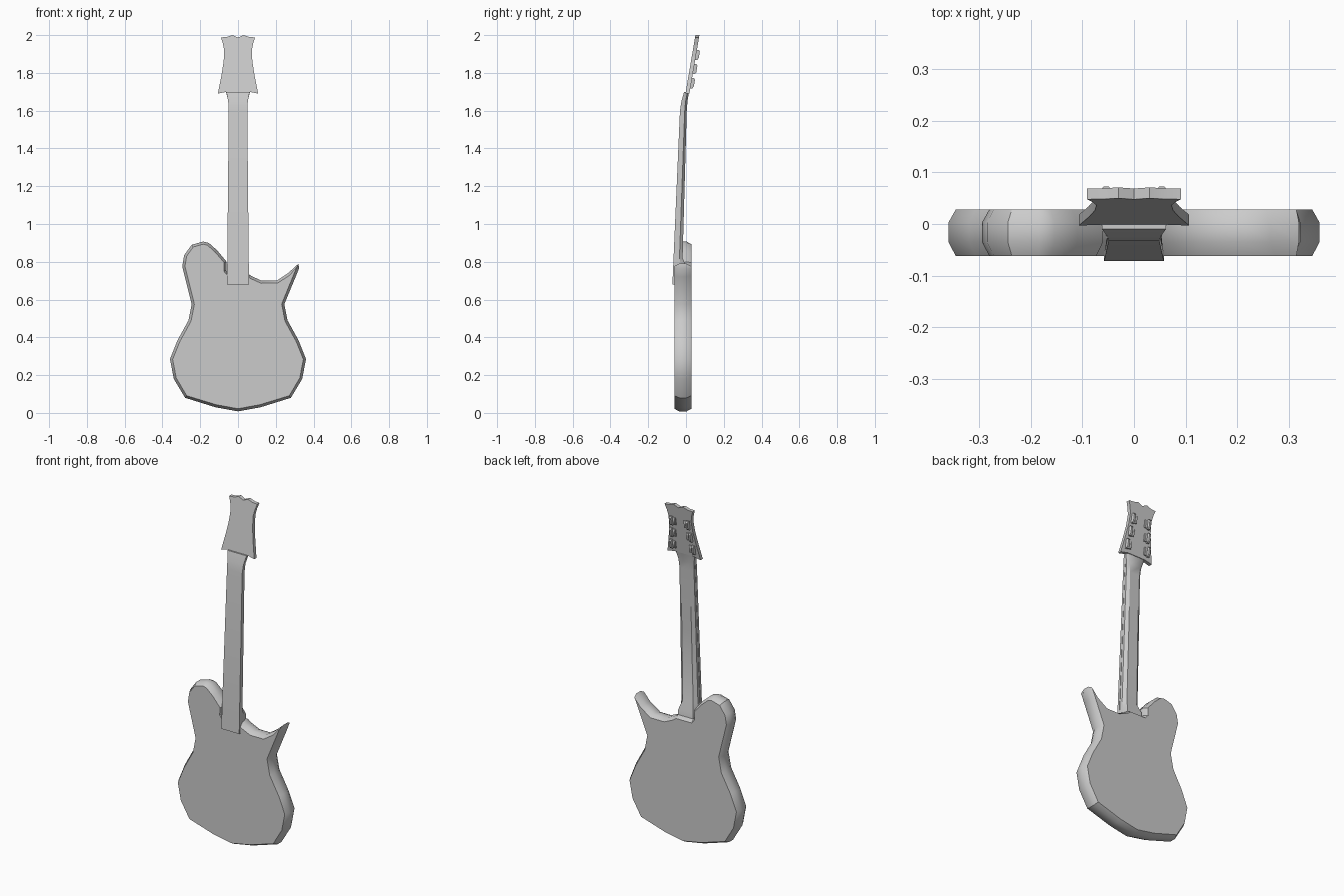
import bpy, bmesh, math
from mathutils import Vector

if "Cube" in bpy.data.objects:
    bpy.data.objects.remove(bpy.data.objects["Cube"])


def loft(name, rings, angle=30):
    """Skin a list of equal-length closed rings and cap both ends."""
    bm = bmesh.new()
    vr = [[bm.verts.new(p) for p in r] for r in rings]
    n = len(vr[0])
    for a, b in zip(vr, vr[1:]):
        for i in range(n):
            j = (i + 1) % n
            bm.faces.new((a[i], a[j], b[j], b[i]))
    bm.faces.new(vr[0])
    bm.faces.new(vr[-1])
    bmesh.ops.recalc_face_normals(bm, faces=bm.faces)
    me = bpy.data.meshes.new(name)
    bm.to_mesh(me)
    bm.free()
    ob = bpy.data.objects.new(name, me)
    bpy.context.collection.objects.link(ob)
    bpy.ops.object.select_all(action='DESELECT')
    ob.select_set(True)
    bpy.context.view_layer.objects.active = ob
    bpy.ops.object.shade_smooth_by_angle(angle=math.radians(angle))
    return ob


def inset(pts, d):
    """Move a counter-clockwise outline inwards along its vertex normals."""
    out = []
    for i, p in enumerate(pts):
        p = Vector(p)
        t = (p - Vector(pts[i - 1])).normalized() + (Vector(pts[(i + 1) % len(pts)]) - p).normalized()
        t.normalize()
        out.append(p + Vector((-t.y, t.x)) * d)
    return out


# Body: shared lower bout, rounded left horn, pointed right horn
lower = [(0.12, 0.03), (0.28, 0.08), (0.34, 0.18), (0.36, 0.285),
         (0.32, 0.385), (0.262, 0.49), (0.245, 0.575)]
right_horn = [(0.305, 0.72), (0.323, 0.765), (0.32, 0.79), (0.265, 0.74), (0.205, 0.70),
              (0.125, 0.70), (0.07, 0.725), (0.05, 0.74)]
left_horn = [(-0.05, 0.74), (-0.062, 0.755), (-0.06, 0.80), (-0.11, 0.86), (-0.155, 0.90), (-0.185, 0.907),
             (-0.245, 0.89), (-0.285, 0.835), (-0.295, 0.775)]
outline = [(0, 0.008)] + lower + right_horn + left_horn + [(-x, z) for x, z in reversed(lower)]
rings = []
for y, d in [(-0.062, 0.014), (-0.035, 0), (0.003, 0), (0.028, 0.014)]:
    rings.append([(p[0], y, p[1]) for p in inset(outline, d)])
loft("body", rings)


# Neck: tapered shaft with a heel at the body and a flare at the nut
def neck_ring(z, front, back, w, wb):
    mid = front + (back - front) * 0.55
    half = [(w, front), (w * 0.98, mid), (wb, back)]
    return [(x, y, z) for x, y in half] + [(-x, y, z) for x, y in reversed(half)]


loft("neck", [neck_ring(*s) for s in [
    (0.70, -0.060, 0.005, 0.056, 0.050),
    (0.77, -0.058, 0.003, 0.055, 0.048),
    (0.82, -0.055, -0.018, 0.054, 0.034),
    (1.25, -0.036, -0.006, 0.051, 0.031),
    (1.60, -0.020, 0.004, 0.048, 0.030),
    (1.65, -0.014, 0.008, 0.051, 0.034),
    (1.70, -0.002, 0.016, 0.064, 0.045)]])

# Fingerboard: thin strip over the neck, ending on the body face
loft("fingerboard", [[(-w, y, z), (w, y, z), (w, y + t, z), (-w, y + t, z)]
                     for z, y, w, t in [(0.68, -0.072, 0.058, 0.016), (1.60, -0.032, 0.049, 0.014),
                                        (1.65, -0.024, 0.052, 0.014), (1.70, -0.010, 0.062, 0.012)]])

# Headstock: flared plate leaning backwards
TILT = 0.053 / 0.31


def head_y(z):
    return -0.003 + (z - 1.69) * TILT


side = [(0.06, 1.70), (0.107, 1.69), (0.088, 1.785), (0.076, 1.86), (0.073, 1.92),
        (0.080, 1.955), (0.091, 1.988), (0.06, 1.99), (0.03, 2.0)]
head = side + [(0, 1.987)] + [(-x, z) for x, z in reversed(side)]
loft("headstock", [[(x, head_y(z) + d, z) for x, z in head] for d in (0, 0.021)], 20)

# Tuners: three per side on the back, each a plate and a button
for s, label in ((-1, "left"), (1, "right")):
    for k, (z, x) in enumerate([(1.745, 0.072), (1.82, 0.062), (1.895, 0.054)]):
        for part, cx, w, h, dep in (("plate", x - 0.018, 0.009, 0.022, 0.010),
                                    ("button", x, 0.008, 0.027, 0.017)):
            cx *= s
            rr = []
            for d, sc in ((0.016, 1), (0.021 + dep * 0.6, 1), (0.021 + dep, 0.65)):
                rr.append([(cx + a * w * sc, head_y(z + b * h * sc) + d, z + b * h * sc)
                           for a, b in ((-1, -1), (1, -1), (1, 1), (-1, 1))])
            loft(f"tuner_{part}_{label}_{k + 1}", rr)
